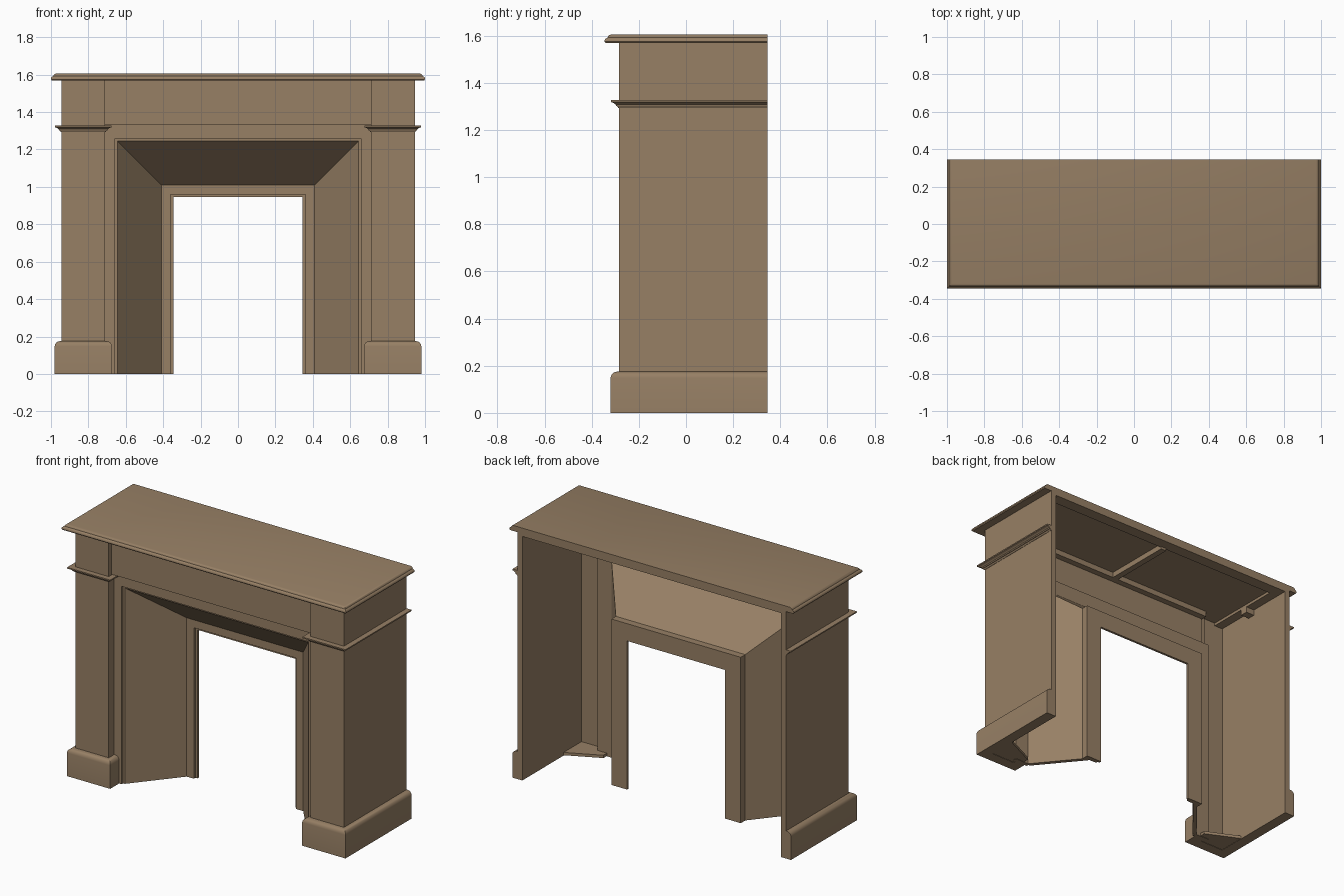
import bpy
import bmesh
from mathutils import Vector

cube = bpy.data.objects.get("Cube")
if cube:
    bpy.data.objects.remove(cube, do_unlink=True)

# One painted-wood colour
wood = bpy.data.materials.new("warm brown wood")
wood.use_nodes = True
COLOUR = (0.31, 0.215, 0.13, 1)
wood.diffuse_color = COLOUR
wood.node_tree.nodes["Principled BSDF"].inputs["Base Color"].default_value = COLOUR


def loft(name, rings, mirror=False, smooth=False):
    """Skin a solid through equal-sized rings of points and cap both ends."""
    bm = bmesh.new()
    loops = [[bm.verts.new(p) for p in ring] for ring in rings]
    for a, b in zip(loops, loops[1:]):
        for i in range(len(a)):
            j = (i + 1) % len(a)
            bm.faces.new((a[i], a[j], b[j], b[i]))
    bm.faces.new(loops[0][::-1])
    bm.faces.new(loops[-1])
    bmesh.ops.recalc_face_normals(bm, faces=bm.faces)
    mesh = bpy.data.meshes.new(name)
    bm.to_mesh(mesh)
    bm.free()
    mesh.materials.append(wood)
    obj = bpy.data.objects.new(name, mesh)
    bpy.context.collection.objects.link(obj)
    if smooth:
        bpy.ops.object.select_all(action="DESELECT")
        obj.select_set(True)
        bpy.context.view_layer.objects.active = obj
        bpy.ops.object.shade_smooth_by_angle(angle=0.6)
    if mirror:
        obj.modifiers.new("Mirror", "MIRROR")
    return obj


def sweep(name, path, profile, upright=False, **kw):
    """Run a (outward offset, height) profile along a mitred path.
    Upright paths lie in x-z, and the profile's second value is then y."""
    pts = [Vector(p) for p in path]
    normals = []
    for a, b in zip(pts, pts[1:]):
        d = (b - a).normalized()
        normals.append(Vector((-d.y, d.x)))
    rings = []
    for i, p in enumerate(pts):
        n1, n2 = normals[max(i - 1, 0)], normals[min(i, len(normals) - 1)]
        m = (n1 + n2) / (1 + n1.dot(n2))
        ring = []
        for off, h in profile:
            q = p + m * off
            ring.append((q.x, h, q.y) if upright else (q.x, q.y, h))
        rings.append(ring)
    return loft(name, rings, **kw)


def box(name, x0, x1, y0, y1, z0, z1, **kw):
    base = [(x0, y0), (x1, y0), (x1, y1), (x0, y1)]
    return loft(name, [[(x, y, z) for x, y in base] for z in (z0, z1)], **kw)


BACK, FRONT = 0.345, -0.285

# Mantel shelf with a moulded edge on the front and both ends
edge = [(0.02, 1.57), (0.004, 1.57), (0.0, 1.575), (0.0, 1.582), (0.004, 1.588),
        (0.012, 1.592), (0.014, 1.598), (0.02, 1.603), (0.026, 1.605)]
loft("mantel_shelf",
     [[(-1 + i, -BACK + i, z), (1 - i, -BACK + i, z), (1 - i, BACK, z), (-1 + i, BACK, z)]
      for i, z in edge], smooth=True)

# Hollow pilasters: outer side, front board and short inner return
leg_path = [(0.945, BACK), (0.945, FRONT), (0.71, FRONT), (0.71, -0.222)]
sweep("pilaster", leg_path, [(0, 0), (0, 1.57), (-0.035, 1.57), (-0.035, 0)], mirror=True)

# Plinth and necking mouldings wrapped round each pilaster
sweep("plinth", leg_path,
      [(-0.01, 0), (0.035, 0), (0.035, 0.148), (0.033, 0.158), (0.027, 0.167),
       (0.018, 0.173), (0.008, 0.175), (-0.01, 0.175)], mirror=True, smooth=True)
sweep("necking_moulding", leg_path,
      [(-0.01, 1.293), (0.002, 1.293), (0.008, 1.302), (0.012, 1.302), (0.014, 1.309),
       (0.022, 1.315), (0.034, 1.319), (0.034, 1.327), (-0.01, 1.327)], mirror=True)

# Frieze board between the pilasters
box("frieze", -0.715, 0.715, -0.255, -0.215, 1.33, 1.57)

# Surround: inner lip, firebox frame, splayed panels and outer frame
arch = [(-0.345, 0), (-0.345, 0.945), (0.345, 0.945), (0.345, 0)]
sweep("splayed_surround", arch,
      [(0, 0.085), (0.015, 0.085), (0.015, 0.07), (0.065, 0.07),
       (0.3, -0.215), (0.313, -0.215), (0.313, -0.23), (0.42, -0.23),
       (0.42, -0.205), (0.324, -0.205), (0.11, 0.055), (0.11, 0.1), (0, 0.1)],
      upright=True)

# Inner framing under the shelf
box("back_rail", -0.91, 0.91, 0.27, BACK, 1.552, 1.572)
box("front_batten", -0.72, 0.72, -0.22, -0.175, 1.535, 1.572)
box("centre_brace", -0.02, 0.02, -0.18, 0.28, 1.535, 1.572)
box("side_rail", 0.85, 0.911, -0.25, 0.28, 1.552, 1.572, mirror=True)
box("corner_block", 0.85, 0.911, 0.0, 0.05, 1.515, 1.555, mirror=True)

# Foot plate tying each pilaster to the surround
foot = [(0.911, -0.251), (0.911, -0.07), (0.7, -0.17), (0.7, -0.251)]
loft("foot_plate", [[(x, y, z) for x, y in foot] for z in (0.002, 0.02)], mirror=True)
